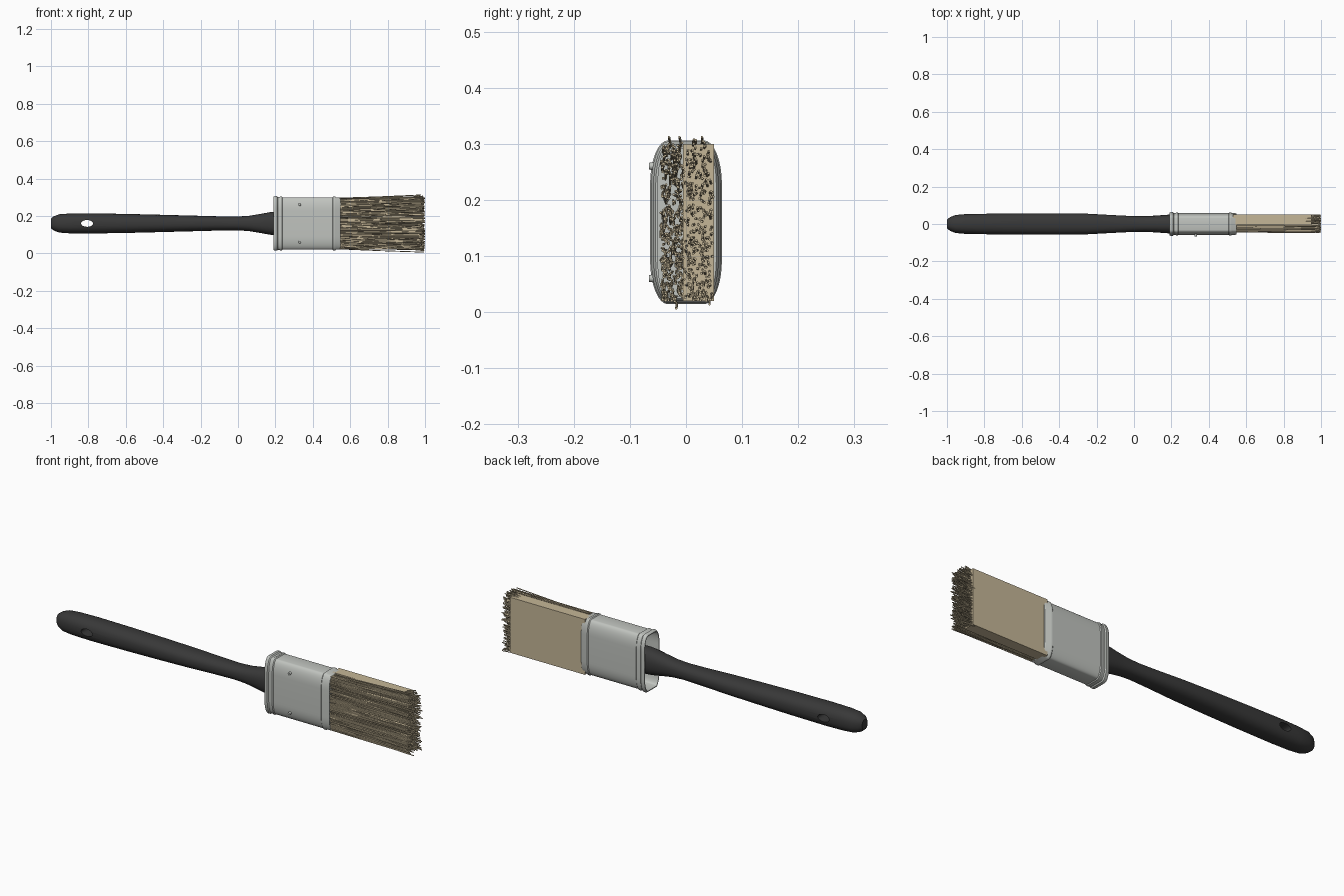
import bpy, bmesh, math, random
from mathutils import Vector, Matrix

random.seed(7)
if "Cube" in bpy.data.objects:
    bpy.data.objects.remove(bpy.data.objects["Cube"], do_unlink=True)

MID_Z = 0.16


def material(name, rgb, metallic=0.0):
    m = bpy.data.materials.new(name)
    m.use_nodes = True
    m.diffuse_color = (*rgb, 1)
    m.node_tree.nodes["Principled BSDF"].inputs["Base Color"].default_value = (*rgb, 1)
    return m


charcoal = material("charcoal rubber", (0.04, 0.04, 0.04))
steel = material("brushed steel", (0.53, 0.55, 0.52))
tan = material("tan bristle", (0.56, 0.47, 0.31))


def finish(name, bm, mat, smooth=None):
    bmesh.ops.recalc_face_normals(bm, faces=bm.faces)
    mesh = bpy.data.meshes.new(name)
    bm.to_mesh(mesh)
    bm.free()
    mesh.materials.append(mat)
    ob = bpy.data.objects.new(name, mesh)
    bpy.context.collection.objects.link(ob)
    if smooth:
        bpy.ops.object.select_all(action="DESELECT")
        bpy.context.view_layer.objects.active = ob
        ob.select_set(True)
        bpy.ops.object.shade_smooth_by_angle(angle=math.radians(smooth))
    return ob


def loft(rings):
    """Skin a list of point rings and cap both ends."""
    bm = bmesh.new()
    loops = [[bm.verts.new(p) for p in ring] for ring in rings]
    n = len(loops[0])
    for a, b in zip(loops, loops[1:]):
        for i in range(n):
            j = (i + 1) % n
            bm.faces.new((a[i], a[j], b[j], b[i]))
    bm.faces.new(loops[0])
    bm.faces.new(loops[-1])
    return bm


def oval(x, half_y, half_z, n=32, power=0.85):
    ring = []
    for i in range(n):
        a = math.tau * i / n
        c, s = math.cos(a), math.sin(a)
        ring.append((x, half_y * math.copysign(abs(c) ** power, c),
                     MID_Z + half_z * math.copysign(abs(s) ** power, s)))
    return ring


def rounded_box(x, grow, steps=8):
    """Ferrule outline: long flat sides, tall elliptical corners."""
    ring = []
    for k, (sy, sz) in enumerate([(1, 1), (-1, 1), (-1, -1), (1, -1)]):
        for i in range(steps + 1):
            a = math.pi / 2 * (k + i / steps)
            ring.append((x, sy * 0.032 + (0.026 + grow) * math.cos(a),
                         MID_Z + sz * 0.068 + (0.072 + grow) * math.sin(a)))
    return ring


# Handle: x, half thickness, half height
stations = [(-1, .022, .026), (-.985, .036, .038), (-.955, .048, .049), (-.9, .053, .053),
            (-.8, .056, .054), (-.6, .057, .051), (-.4, .057, .046), (-.25, .055, .042),
            (-.1, .047, .038), (0, .042, .037), (.06, .042, .041), (.12, .045, .051),
            (.17, .049, .060), (.21, .051, .064), (.32, .051, .064)]
handle = finish("handle", loft([oval(*s) for s in stations]), charcoal)

# Hanging hole through the handle
bm = bmesh.new()
bmesh.ops.create_cone(bm, cap_ends=True, segments=24, radius1=1, radius2=1, depth=0.3,
                      matrix=Matrix.Translation((-.807, 0, MID_Z))
                      @ Matrix.Diagonal((.032, 1, .018, 1))
                      @ Matrix.Rotation(math.pi / 2, 4, "X"))
cutter = finish("hole_cutter", bm, charcoal)
cutter.hide_render = True
cut = handle.modifiers.new("hanging hole", "BOOLEAN")
cut.operation, cut.solver, cut.object = "DIFFERENCE", "EXACT", cutter
bpy.context.view_layer.objects.active = handle
handle.select_set(True)
bpy.ops.object.modifier_apply(modifier=cut.name)
bpy.data.objects.remove(cutter, do_unlink=True)
bpy.ops.object.shade_smooth_by_angle(angle=math.radians(35))

# Ferrule: open at the handle end, beaded, closed behind the bristles
profile = [(.30, -.006), (.196, -.006), (.19, -.002), (.19, .002), (.196, .006), (.208, .006),
           (.213, .001), (.222, .001), (.226, .004), (.234, .004), (.238, 0),
           (.505, 0), (.509, .004), (.520, .004), (.525, 0), (.543, 0), (.548, -.004), (.548, -.008),
           (.54, -.008)]
finish("ferrule", loft([rounded_box(*p) for p in profile]), steel, 40)

# Rivets on the front face
for side, z in (("lower", 0.06), ("upper", 0.26)):
    bm = bmesh.new()
    bmesh.ops.create_cone(bm, cap_ends=True, segments=16, radius1=.009, radius2=.006, depth=.024,
                          matrix=Matrix.Translation((.33, -.054, z))
                          @ Matrix.Rotation(math.pi / 2, 4, "X"))
    finish(side + "_rivet", bm, steel, 30)

# Solid bristle core at the back half
bm = bmesh.new()
bmesh.ops.create_cube(bm, size=1, matrix=Matrix.Translation((.74, .0225, MID_Z))
                      @ Matrix.Diagonal((.42, .055, .28, 1)))
finish("bristle_core", bm, tan)


# Loose strands that fan out slightly toward the tip
def add_strand(bm, start, end, radius):
    bend = (start + end) / 2 + Vector((0, random.uniform(-.002, .002), random.uniform(-.002, .002)))
    loops = []
    for p in (start, bend, end):
        loops.append([bm.verts.new(p + Vector((0, radius * math.cos(a), radius * math.sin(a))))
                      for a in (i * math.tau / 5 for i in range(5))])
    for a, b in zip(loops, loops[1:]):
        for i in range(5):
            j = (i + 1) % 5
            bm.faces.new((a[i], a[j], b[j], b[i]))
    bm.faces.new(loops[-1])


def strands(name, count, y_low, y_high, root_x):
    bm = bmesh.new()
    for _ in range(count):
        y, z = random.uniform(y_low, y_high), random.uniform(-.136, .136)
        start = Vector((root_x, y, MID_Z + z))
        tip_z = max(-.157, min(.152, z * 1.05 + random.gauss(0, .006)))
        end = Vector((random.uniform(.965, 1), y + random.uniform(-.004, .004), MID_Z + tip_z))
        add_strand(bm, start, end, .0024)
    finish(name, bm, tan)


strands("front_strands", 330, -.043, -.004, .535)
strands("core_strands", 300, 0, .046, .90)
